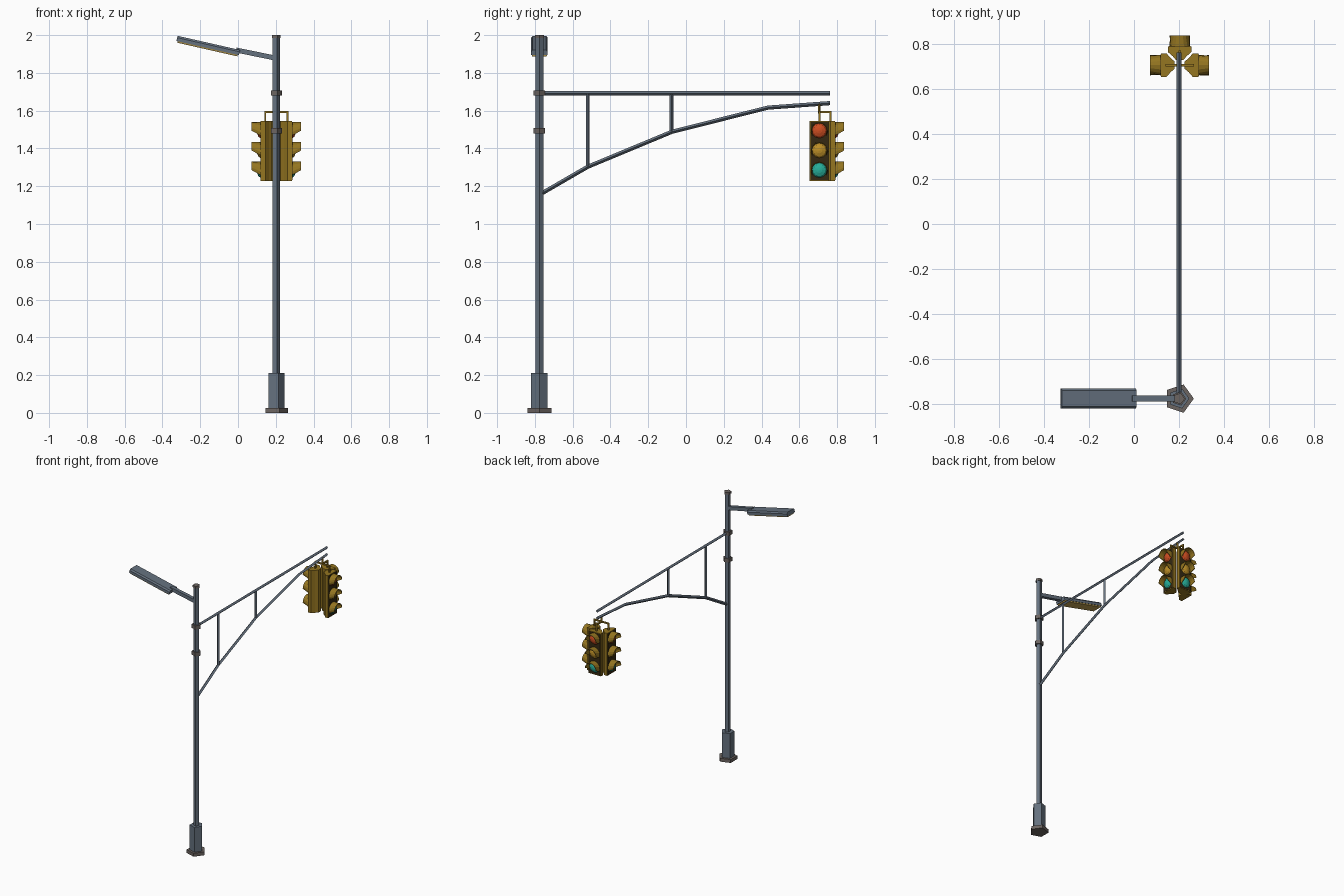
import bpy, bmesh, math
from mathutils import Vector, Matrix

if "Cube" in bpy.data.objects:
    bpy.data.objects.remove(bpy.data.objects["Cube"])


def mat(name, r, g, b):
    m = bpy.data.materials.new(name)
    m.diffuse_color = (r, g, b, 1)
    m.use_nodes = True
    m.node_tree.nodes["Principled BSDF"].inputs["Base Color"].default_value = m.diffuse_color
    return m


STEEL = mat("blue_grey_steel", 0.13, 0.165, 0.21)
BRACKET = mat("brown_grey_metal", 0.15, 0.13, 0.12)
GOLD = mat("signal_gold", 0.30, 0.18, 0.015)
DARK = mat("dark_signal_face", 0.035, 0.022, 0.006)
RED = mat("red_lens", 0.62, 0.075, 0.015)
AMBER = mat("amber_lens", 0.50, 0.27, 0.02)
GREEN = mat("green_lens", 0.02, 0.42, 0.32)
WARM = mat("lamp_panel", 0.52, 0.35, 0.08)

PX, PY = 0.20, -0.776           # pole centre
HX, HY = 0.203, 0.706           # signal cluster centre


def make(name, verts, faces, material, matrix=None):
    me = bpy.data.meshes.new(name)
    me.from_pydata([tuple(v) for v in verts], [], faces)
    bm = bmesh.new()
    bm.from_mesh(me)
    if matrix:
        bm.transform(matrix)
    bmesh.ops.recalc_face_normals(bm, faces=bm.faces)
    bm.to_mesh(me)
    bm.free()
    me.materials.append(material)
    ob = bpy.data.objects.new(name, me)
    bpy.context.collection.objects.link(ob)
    return ob


def loft(name, rings, material, matrix=None):
    """Closed rings joined by quads, capped at both ends."""
    n = len(rings[0])
    verts = [v for r in rings for v in r]
    faces = [list(range(n)), list(range(len(verts) - n, len(verts)))]
    for i in range(len(rings) - 1):
        for j in range(n):
            k = (j + 1) % n
            faces.append([i * n + j, i * n + k, (i + 1) * n + k, (i + 1) * n + j])
    return make(name, verts, faces, material, matrix)


def column(name, r, z0, z1, material):
    ring = [(PX + r * math.cos(2 * math.pi * i / 5), PY + r * math.sin(2 * math.pi * i / 5))
            for i in range(5)]
    return loft(name, [[(x, y, z) for x, y in ring] for z in (z0, z1)], material)


def rod(name, pts, r, material, turn=0.0):
    """Four sided bar along a path."""
    pts = [Vector(p) for p in pts]
    rings = []
    for i, p in enumerate(pts):
        t = (pts[min(i + 1, len(pts) - 1)] - pts[max(i - 1, 0)]).normalized()
        side = t.cross(Vector((0, 0, 1)))
        if side.length < 1e-4:
            side = Vector((1, 0, 0))
        side.normalize()
        up = side.cross(t)
        rings.append([p + side * r * math.cos(turn + k * math.pi / 2)
                      + up * r * math.sin(turn + k * math.pi / 2) for k in range(4)])
    return loft(name, rings, material)


# Pole, foot and collars
column("pole", 0.0215, 0.02, 1.99, STEEL)
column("base_plate", 0.066, 0.0, 0.025, BRACKET)
column("base_sleeve", 0.046, 0.025, 0.21, STEEL)
column("upper_collar", 0.032, 1.68, 1.708, BRACKET)
column("lower_collar", 0.032, 1.48, 1.508, BRACKET)
column("pole_cap", 0.026, 1.984, 2.0, BRACKET)

# Truss arm
rod("top_arm", [(PX, PY, 1.692), (PX, 0.762, 1.692)], 0.011, STEEL)
rod("lower_arm", [(PX, PY, 1.155), (PX, -0.52, 1.303), (PX, -0.075, 1.488),
                  (PX, 0.433, 1.616), (PX, 0.762, 1.64)], 0.011, STEEL)
rod("long_strut", [(PX, -0.52, 1.30), (PX, -0.52, 1.692)], 0.0095, STEEL)
rod("short_strut", [(PX, -0.077, 1.487), (PX, -0.077, 1.692)], 0.0095, STEEL)

# Street lamp: head built along local x, then tilted upward
rod("lamp_arm", [(PX, PY, 1.878), (-0.01, PY, 1.921)], 0.0185, STEEL, math.pi / 4)
tilt = Matrix.Translation((0.003, PY, 1.886)) @ Matrix.Rotation(math.radians(12.8), 4, 'Y')
head = [(-0.044, 0.008), (0.044, 0.008), (0.044, 0.026), (0.036, 0.036),
        (-0.036, 0.036), (-0.044, 0.026)]
loft("lamp_head", [[(x, y, z) for y, z in head] for x in (0.0, -0.339)], STEEL, tilt)
panel = [(-0.038, 0.0), (0.038, 0.0), (0.041, 0.0085), (-0.041, 0.0085)]
loft("lamp_light_panel", [[(x, y, z) for y, z in panel] for x in (-0.006, -0.333)], WARM, tilt)

# Signal hanger
rod("hanger_stem", [(HX, HY, 1.585), (HX, HY, 1.64)], 0.007, GOLD)

Z0, Z1, FACE, LENS_R = 1.228, 1.545, 0.083, 0.043
shell = [(FACE, 0.052), (0.058, 0.052), (0.04, 0.031), (0.022, 0.016)]
shell = shell + [(x, -y) for x, y in reversed(shell)]


def visor(name, zc, m):
    """Hood open below, cut back toward its tip."""
    n = 10
    verts, faces = [], []
    for i in range(n + 1):
        for x, r, low in ((FACE, 0.0455, -35), (0.131, 0.0455, 0),
                          (0.131, 0.0415, 0), (FACE, 0.0415, -35)):
            a = math.radians(low + (180 - 2 * low) * i / n)
            verts.append((x, r * math.cos(a), zc + r * math.sin(a)))
    for i in range(n):
        for k in range(4):
            a, b = i * 4 + k, i * 4 + (k + 1) % 4
            faces.append([a, b, b + 4, a + 4])
    faces += [[0, 1, 2, 3], [n * 4 + k for k in range(4)]]
    make(name, verts, faces, GOLD, m)


def lens(name, zc, material, m):
    n = 12
    rings = [[(FACE + x, r * math.cos(2 * math.pi * i / n), zc + r * math.sin(2 * math.pi * i / n))
              for i in range(n)]
             for x, r in ((0.0, LENS_R - 0.002), (0.012, 0.032), (0.019, 0.015), (0.021, 0.003))]
    loft(name, rings, material, m)


# Three signal heads facing right, back and left
for label, deg in (("right", 0), ("back", 90), ("left", 180)):
    m = Matrix.Translation((HX, HY, 0)) @ Matrix.Rotation(math.radians(deg), 4, 'Z')
    loft(label + "_signal_housing", [[(x, y, z) for x, y in shell] for z in (Z0, Z1)], GOLD, m)
    plate = [(FACE - 0.001, -0.048), (FACE + 0.002, -0.048),
             (FACE + 0.002, 0.048), (FACE - 0.001, 0.048)]
    loft(label + "_signal_face", [[(x, y, z) for x, y in plate]
                                  for z in (Z0 + 0.005, Z1 - 0.005)], DARK, m)
    for colour, zc, material in (("red", 1.494, RED), ("amber", 1.389, AMBER),
                                 ("green", 1.285, GREEN)):
        lens(label + "_" + colour + "_lens", zc, material, m)
        visor(label + "_" + colour + "_visor", zc, m)
    rod(label + "_hanger_bar", [m @ Vector((0, 0, 1.592)), m @ Vector((0.064, 0, 1.592))],
        0.007, GOLD, math.pi / 4)
    rod(label + "_hanger_drop", [m @ Vector((0.059, 0, 1.592)), m @ Vector((0.059, 0, 1.54))],
        0.007, GOLD, math.pi / 4)
